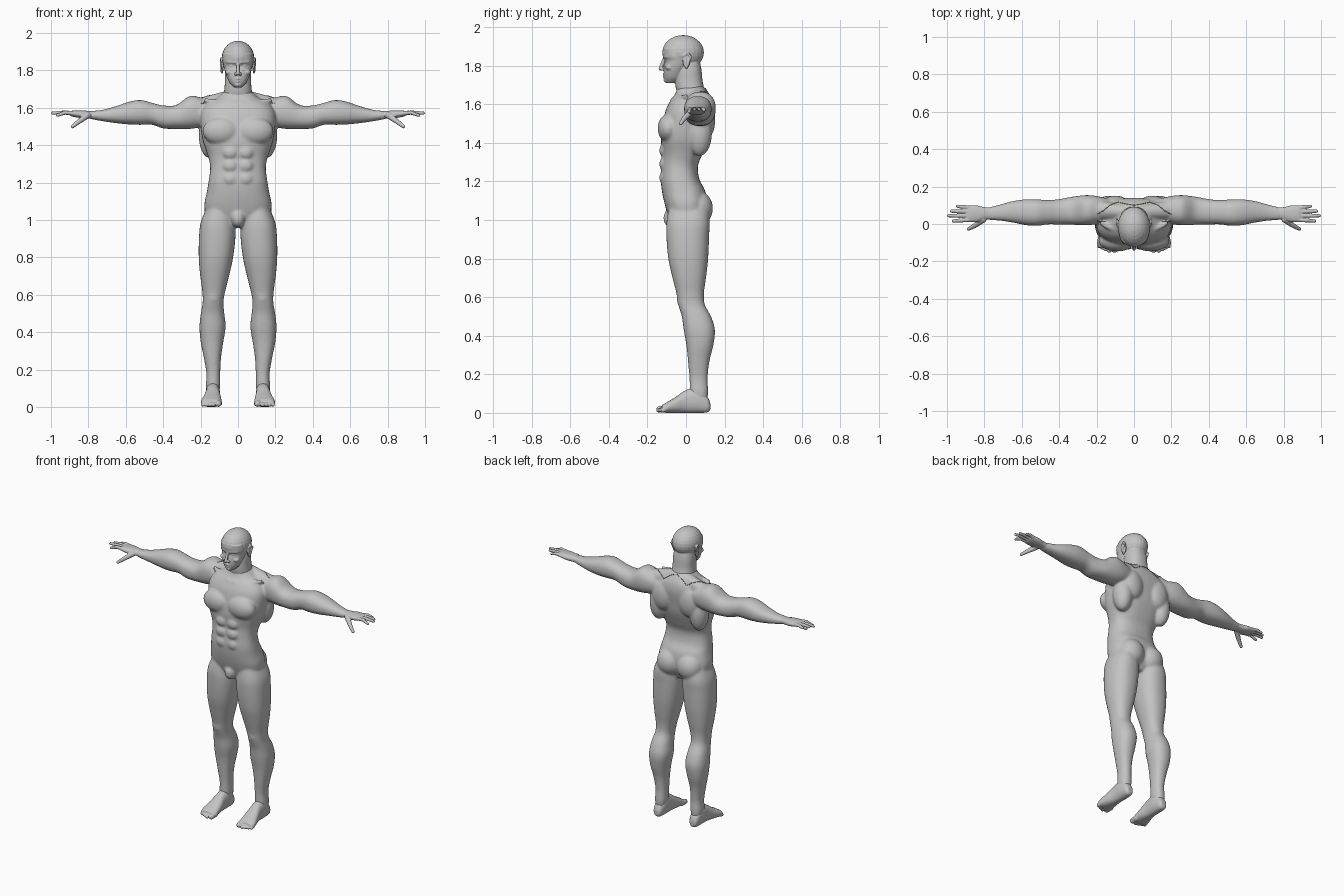
import bpy, bmesh, math
from mathutils import Vector, Matrix
from mathutils.bvhtree import BVHTree

cube = bpy.data.objects.get("Cube")
if cube:
    bpy.data.objects.remove(cube)


def material(name, rgb):
    mat = bpy.data.materials.new(name)
    mat.use_nodes = True
    mat.diffuse_color = (*rgb, 1)
    node = next(n for n in mat.node_tree.nodes if n.type == 'BSDF_PRINCIPLED')
    node.inputs["Base Color"].default_value = (*rgb, 1)
    return mat


skin = material("plain grey", (.55, .55, .55))
olive = material("olive", (.3, .25, .06))


def loft(bm, axes, rows, side=1, power=2.3, sides=32, steps=4):
    """Skin rows of (position, a_low, a_high, b_low, b_high) with rounded cross-sections."""
    rows = [Vector(r) for r in rows]
    smooth_rows = []
    for i in range(len(rows) - 1):
        p, q = rows[i], rows[i + 1]
        before, after = rows[max(i - 1, 0)], rows[min(i + 2, len(rows) - 1)]
        for k in range(steps):
            t = k / steps
            bend = (q - before) * (t - 2 * t**2 + t**3) + (after - p) * (t**3 - t**2)
            smooth_rows.append(p + (q - p) * (3 * t**2 - 2 * t**3) + bend / 2)
    smooth_rows.append(rows[-1])
    rings = []
    for pos, a0, a1, b0, b1 in smooth_rows:
        ring = []
        for k in range(sides):
            ang = math.tau * k / sides
            c, s = math.cos(ang), math.sin(ang)
            c = math.copysign(abs(c) ** (2 / power), c)
            s = math.copysign(abs(s) ** (2 / power), s)
            co = Vector()
            co["xyz".index(axes[0])] = pos
            co["xyz".index(axes[1])] = (a0 + a1) / 2 + c * (a1 - a0) / 2
            co["xyz".index(axes[2])] = (b0 + b1) / 2 + s * (b1 - b0) / 2
            co.x *= side
            ring.append(bm.verts.new(co))
        rings.append(ring)
    for r0, r1 in zip(rings, rings[1:]):
        for k in range(sides):
            n = (k + 1) % sides
            bm.faces.new((r0[k], r0[n], r1[n], r1[k]))
    bm.faces.new(rings[0])
    bm.faces.new(rings[-1])


def blob(bm, side, centre, radii):
    """Ellipsoid muscle or feature."""
    place = Matrix.Translation((centre[0] * side, centre[1], centre[2]))
    bmesh.ops.create_uvsphere(bm, u_segments=24, v_segments=14, radius=1,
                              matrix=place @ Matrix.Diagonal((*radii, 1)))


def limb(bm, side, *joints):
    """Tapered rounded bar through joints of (x, y, z, radius)."""
    for p, q in zip(joints, joints[1:]):
        p, q = Vector(p), Vector(q)
        for k in range(17):
            x, y, z, r = p.lerp(q, k / 16)
            bmesh.ops.create_icosphere(bm, subdivisions=2, radius=r,
                                       matrix=Matrix.Translation((x * side, y, z)))


def evaluated_mesh(obj):
    graph = bpy.context.evaluated_depsgraph_get()
    return bpy.data.meshes.new_from_object(obj.evaluated_get(graph))


def finish(name, bm, voxel, rounds):
    """Fuse the overlapping pieces into one smooth skin."""
    bmesh.ops.recalc_face_normals(bm, faces=bm.faces)
    mesh = bpy.data.meshes.new(name)
    bm.to_mesh(mesh)
    bm.free()
    obj = bpy.data.objects.new(name, mesh)
    bpy.context.collection.objects.link(obj)
    fuse = obj.modifiers.new("fuse", 'REMESH')
    fuse.mode, fuse.voxel_size = 'VOXEL', voxel
    relax = obj.modifiers.new("relax", 'SMOOTH')
    relax.factor, relax.iterations = .5, rounds
    obj_mesh = evaluated_mesh(obj)
    obj.modifiers.clear()
    obj.data = obj_mesh
    obj_mesh.materials.clear()
    obj_mesh.materials.append(skin)
    obj_mesh.polygons.foreach_set("use_smooth", [True] * len(obj_mesh.polygons))
    obj_mesh.update()
    return obj


# Torso: height, half width, front, back
torso = [(.96, .09, -.06, .07), (1.02, .165, -.09, .1), (1.08, .18, -.11, .11),
         (1.15, .167, -.125, .1), (1.21, .157, -.13, .07), (1.28, .149, -.125, .062),
         (1.34, .16, -.122, .085), (1.42, .187, -.13, .115), (1.5, .2, -.12, .13),
         (1.57, .2, -.105, .14), (1.62, .17, -.08, .135), (1.655, .11, -.055, .12),
         (1.69, .07, -.045, .095)]
body = bmesh.new()
loft(body, "zxy", [(z, -w, w, f, b) for z, w, f, b in torso], power=2.5)
blob(body, 1, (0, -.075, 1.01), (.038, .043, .05))

# Arm: distance out, front, back, bottom, top
arm = [(.12, .02, .13, 1.52, 1.62), (.2, 0, .15, 1.497, 1.655), (.26, -.007, .154, 1.487, 1.663),
       (.33, -.004, .146, 1.487, 1.615), (.4, -.003, .133, 1.49, 1.613),
       (.46, -.002, .128, 1.51, 1.627), (.52, -.01, .132, 1.509, 1.642),
       (.58, -.006, .132, 1.511, 1.633), (.65, .008, .122, 1.518, 1.61),
       (.72, .018, .103, 1.528, 1.59), (.78, .022, .088, 1.539, 1.583), (.8, .03, .08, 1.55, 1.575)]
# Leg: height, inside, outside, front, back
leg = [(1.1, .04, .15, -.08, .1), (1, .02, .196, -.1, .122), (.92, .013, .208, -.102, .12),
       (.8, .026, .21, -.092, .115), (.7, .048, .202, -.07, .104), (.62, .068, .191, -.05, .093),
       (.56, .078, .189, -.04, .098), (.5, .073, .199, -.022, .13), (.43, .066, .206, -.012, .15),
       (.35, .078, .2, .002, .142), (.27, .09, .184, .01, .122), (.18, .095, .169, .018, .112),
       (.11, .095, .172, .02, .115), (.06, .105, .165, .03, .11)]
for side in (1, -1):
    loft(body, "xyz", arm, side)
    loft(body, "zxy", leg, side)
    blob(body, side, (.09, -.09, 1.475), (.1, .057, .075))     # chest
    blob(body, side, (.15, .07, 1.45), (.06, .065, .12))       # side of back
    blob(body, side, (.1, .105, 1.52), (.075, .047, .1))       # shoulder blade
    blob(body, side, (.075, .062, 1.06), (.085, .078, .09))    # buttock
    blob(body, side, (.132, -.022, .59), (.035, .026, .045))   # kneecap
    for z in (1.22, 1.29, 1.36):
        blob(body, side, (.04, -.108, z), (.044, .031, .038))  # stomach muscles
    limb(body, side, (.03, .065, 1.665, .035), (.2, .075, 1.6, .055))
    limb(body, side, (.02, -.07, 1.622, .013), (.17, 0, 1.64, .014))
body_obj = finish("body", body, .007, 10)

# Head and neck: height, half width, front, back
neck = [(1.62, .085, -.03, .1), (1.67, .077, -.05, .096), (1.72, .071, -.056, .086),
        (1.78, .069, -.05, .08), (1.83, .06, -.04, .07)]
face = [(1.71, .022, -.1, -.06), (1.735, .045, -.112, -.02), (1.77, .062, -.115, 0),
        (1.8, .072, -.112, .02), (1.825, .077, -.107, .03), (1.85, .081, -.116, .03),
        (1.89, .078, -.118, .03)]
head = bmesh.new()
for rows in (neck, face):
    loft(head, "zxy", [(z, -w, w, f, b) for z, w, f, b in rows])
blob(head, 1, (0, -.015, 1.868), (.087, .108, .09))
limb(head, 1, (0, -.113, 1.838, .008), (0, -.132, 1.784, .0105))
blob(head, 1, (0, -.1, 1.726), (.02, .016, .016))
for side in (1, -1):
    limb(head, side, (.014, -.112, 1.844, .009), (.052, -.094, 1.846, .01))    # brow
    blob(head, side, (.032, -.092, 1.824), (.015, .013, .009))                # eye
    blob(head, side, (.046, -.086, 1.79), (.022, .021, .016))                 # cheekbone
    blob(head, side, (.012, -.122, 1.781), (.009, .01, .008))                 # nostril
    limb(head, side, (0, -.116, 1.755, .006), (.022, -.106, 1.751, .004))     # upper lip
    limb(head, side, (0, -.114, 1.741, .006), (.02, -.106, 1.744, .004))      # lower lip
    blob(head, side, (.084, .002, 1.825), (.008, .02, .038))                  # ear
    limb(head, side, (.087, -.012, 1.85, .006), (.091, .008, 1.865, .006),
         (.092, .025, 1.845, .006), (.086, .002, 1.79, .007))                 # ear rim
finish("head", head, .0032, 3)

# Hand: distance out, front, back, bottom, top
palm = [(.75, .028, .088, 1.541, 1.58), (.8, .022, .09, 1.542, 1.584),
        (.84, .01, .099, 1.545, 1.586), (.88, .01, .099, 1.552, 1.586), (.9, .015, .095, 1.56, 1.58)]
# Finger: root y, tip x, tip y, tip z
fingers = [(.022, .966, .016, 1.56), (.044, .991, .044, 1.572),
           (.066, .976, .069, 1.573), (.087, .944, .095, 1.568)]
# Foot: depth, inside, outside, bottom, top
sole = [(.126, .118, .152, .015, .05), (.11, .105, .165, .002, .085), (.06, .096, .172, 0, .13),
        (0, .096, .174, 0, .118), (-.05, .09, .186, 0, .085), (-.1, .088, .198, 0, .055),
        (-.125, .093, .19, .004, .04)]
for side, label in ((1, "left"), (-1, "right")):
    hand = bmesh.new()
    loft(hand, "xyz", palm, side)
    for root, x, y, z in fingers:
        middle = ((.88 + x) / 2, (root + y) / 2, 1.575, .0108)
        limb(hand, side, (.88, root, 1.57, .0125), middle, (x, y, z, .0088))
    limb(hand, side, (.805, .025, 1.56, .018), (.85, -.008, 1.527, .0135), (.885, -.027, 1.5, .01))
    finish(label + "_hand", hand, .0035, 2)

    foot = bmesh.new()
    loft(foot, "yxz", sole, side)
    limb(foot, side, (.135, .068, .04, .035), (.133, .065, .13, .035))
    limb(foot, side, (.104, -.1, .022, .02), (.105, -.137, .018, .0175))
    for k in range(4):
        x = .13 + .018 * k
        limb(foot, side, (x, -.1, .022, .013), (x + .002, -.143 + .008 * k, .013, .0115))
    finish(label + "_foot", foot, .004, 3)

# Seam lines laid over the shoulders
tree = BVHTree.FromPolygons([v.co for v in body_obj.data.vertices],
                            [p.vertices[:] for p in body_obj.data.polygons])
half = [(.2, .05), (.165, .07), (.13, .1), (.085, .117), (.045, .108)]
paths = [half + [(0, .1)] + [(-x, y) for x, y in reversed(half)]]
paths += [[(s * x, .015) for x in (.145, .165, .185, .2)] for s in (1, -1)]
line = bpy.data.curves.new("shoulder_seam", 'CURVE')
line.dimensions, line.bevel_depth, line.bevel_resolution = '3D', .0022, 1
for path in paths:
    points = []
    for (x0, y0), (x1, y1) in zip(path, path[1:]):
        for k in range(6):
            t = k / 6
            hit = tree.ray_cast(Vector((x0 + (x1 - x0) * t, y0 + (y1 - y0) * t, 2)), Vector((0, 0, -1)))
            if hit[0]:
                points.append(hit[0])
    spline = line.splines.new('POLY')
    spline.points.add(len(points) - 1)
    for point, co in zip(spline.points, points):
        point.co = (*co, 1)
helper = bpy.data.objects.new("seam_path", line)
bpy.context.collection.objects.link(helper)
seam_mesh = evaluated_mesh(helper)
bpy.data.objects.remove(helper)
seam_mesh.materials.clear()
seam_mesh.materials.append(olive)
bpy.context.collection.objects.link(bpy.data.objects.new("shoulder_seam", seam_mesh))
